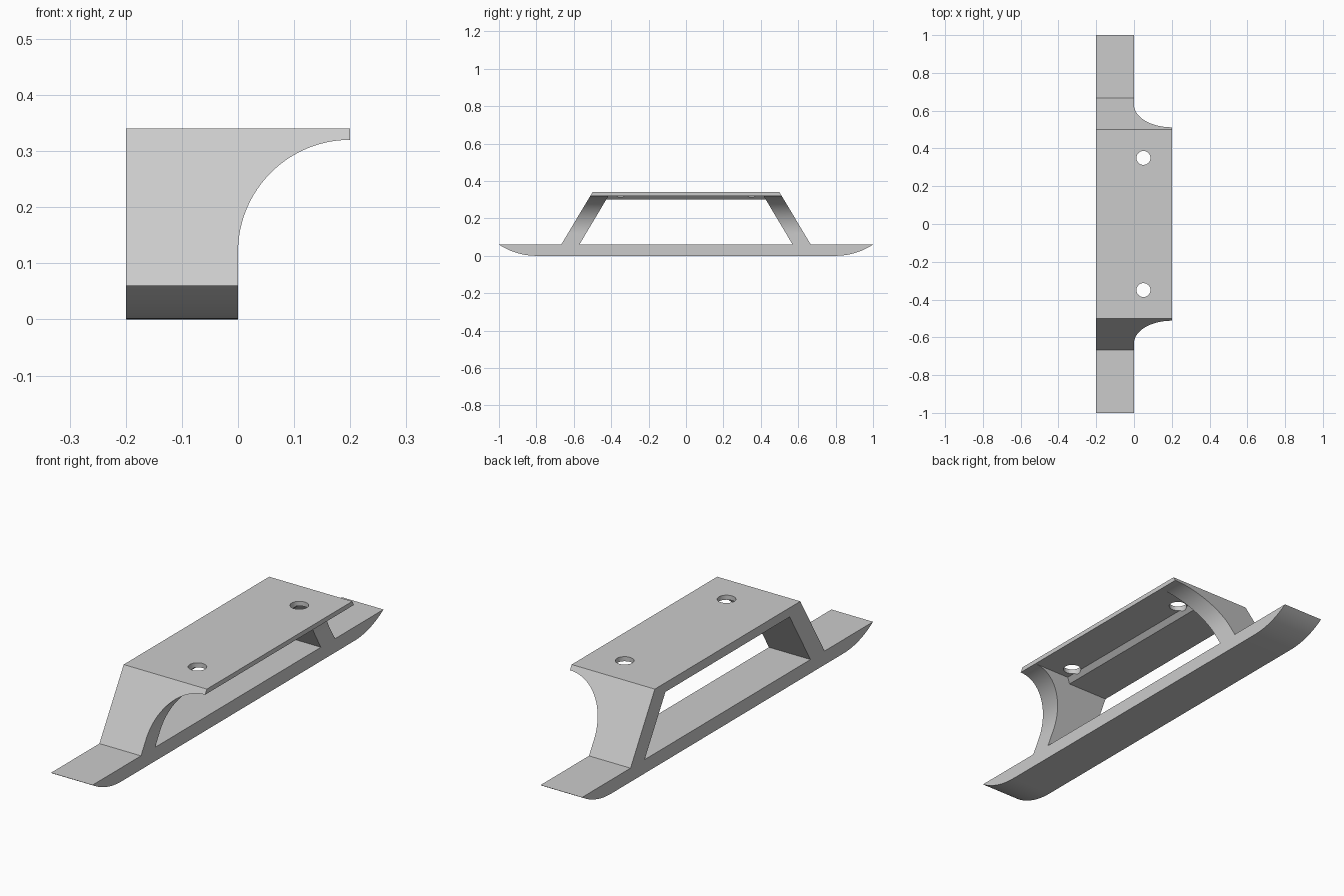
import bpy
import bmesh
import math

cube = bpy.data.objects.get("Cube")
if cube:
    bpy.data.objects.remove(cube, do_unlink=True)

grey = bpy.data.materials.new("light_grey")
grey.use_nodes = True
grey.diffuse_color = (0.6, 0.6, 0.6, 1)
grey.node_tree.nodes["Principled BSDF"].inputs["Base Color"].default_value = (0.6, 0.6, 0.6, 1)

RUNNER_TOP, TOP, PLATE_UNDER, RIB_UNDER = 0.06, 0.34, 0.32, 0.30
HALF = 0.2
SLOPE = 0.167 / (TOP - RUNNER_TOP)      # lean of the legs


def loft(name, start, end):
    """Solid between two matching outlines of 3D points."""
    bm = bmesh.new()
    a = [bm.verts.new(p) for p in start]
    b = [bm.verts.new(p) for p in end]
    bm.faces.new(a)
    bm.faces.new(b[::-1])
    for i in range(len(a)):
        j = (i + 1) % len(a)
        bm.faces.new((a[j], a[i], b[i], b[j]))
    bmesh.ops.recalc_face_normals(bm, faces=bm.faces[:])
    mesh = bpy.data.meshes.new(name)
    bm.to_mesh(mesh)
    bm.free()
    mesh.materials.append(grey)
    obj = bpy.data.objects.new(name, mesh)
    bpy.context.collection.objects.link(obj)
    return obj


def cut(target, cutter):
    """Subtract the cutter, then discard it."""
    bpy.ops.object.select_all(action="DESELECT")
    bpy.context.view_layer.objects.active = target
    target.select_set(True)
    mod = target.modifiers.new("cut", "BOOLEAN")
    mod.operation, mod.solver, mod.object = "DIFFERENCE", "EXACT", cutter
    bpy.ops.object.modifier_apply(modifier=mod.name)
    bpy.data.objects.remove(cutter, do_unlink=True)


# Side outline: runner with upturned tips below a trapezoid bracket
rise = 0.2
radius = (rise ** 2 + RUNNER_TOP ** 2) / (2 * RUNNER_TOP)
sweep = math.asin(rise / radius)
half_outline = [(0.8 + radius * math.sin(sweep * i / 12),
                 radius * (1 - math.cos(sweep * i / 12))) for i in range(13)]
half_outline += [(0.667, RUNNER_TOP), (0.5, TOP)]
outline = half_outline + [(-y, z) for y, z in reversed(half_outline)]
bracket = loft("runner_bracket",
               [(-HALF, y, z) for y, z in outline],
               [(HALF, y, z) for y, z in outline])

# Concave quarter-round cut along the open side
arc = [(HALF - HALF * math.cos(math.pi / 2 * i / 32),
        PLATE_UNDER - HALF + HALF * math.sin(math.pi / 2 * i / 32)) for i in range(33)]
arc += [(0.3, PLATE_UNDER), (0.3, -0.1), (0, -0.1)]
cut(bracket, loft("cove_cutter",
                  [(x, -1.1, z) for x, z in arc],
                  [(x, 1.1, z) for x, z in arc]))

# Opening between the leaning legs, with a chamfered rib under the plate
section = [(-0.3, RUNNER_TOP), (-0.3, RIB_UNDER), (0, RIB_UNDER),
           (0.02, PLATE_UNDER), (0.3, PLATE_UNDER), (0.3, RUNNER_TOP)]
ends = [[(x, side * (0.57 - SLOPE * (z - RUNNER_TOP)), z) for x, z in section]
        for side in (-1, 1)]
cut(bracket, loft("opening_cutter", *ends))

# Two screw holes through the plate
for y in (-0.35, 0.35):
    ring = [(0.05 + 0.037 * math.cos(math.tau * i / 32),
             y + 0.037 * math.sin(math.tau * i / 32)) for i in range(32)]
    cut(bracket, loft("hole_cutter",
                      [(px, py, 0.25) for px, py in ring],
                      [(px, py, 0.4) for px, py in ring]))

bpy.ops.object.shade_smooth_by_angle(angle=math.radians(25))
